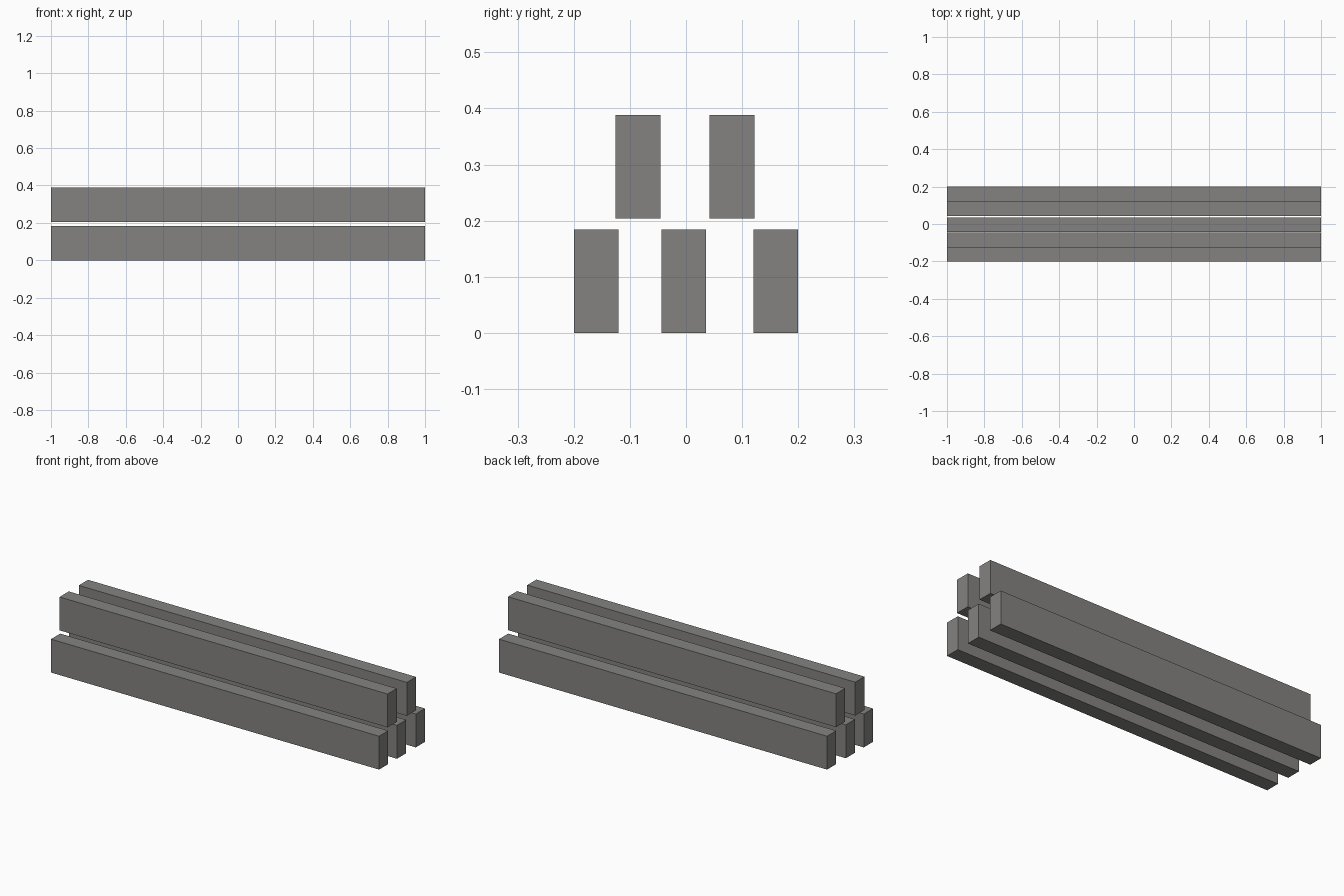
import bpy

if "Cube" in bpy.data.objects:
    bpy.data.objects.remove(bpy.data.objects["Cube"])

LENGTH, WIDTH, HEIGHT = 2.0, 0.08, 0.184

# Dark grey finish shared by all beams
dark_grey = bpy.data.materials.new("dark_grey")
dark_grey.diffuse_color = (0.13, 0.128, 0.122, 1)
dark_grey.use_nodes = True
dark_grey.node_tree.nodes["Principled BSDF"].inputs["Base Color"].default_value = dark_grey.diffuse_color
dark_grey.diffuse_color = (0.23, 0.226, 0.217, 1)
dark_grey.use_nodes = True
dark_grey.node_tree.nodes["Principled BSDF"].inputs["Base Color"].default_value = dark_grey.diffuse_color


def beam(name, y, z_bottom):
    bpy.ops.mesh.primitive_cube_add(size=1, location=(0, y, z_bottom + HEIGHT / 2))
    obj = bpy.context.object
    obj.name = name
    obj.scale = (LENGTH, WIDTH, HEIGHT)
    bpy.ops.object.transform_apply(location=False, rotation=False, scale=True)
    obj.data.materials.append(dark_grey)


# Lower row of three beams
for i, y in enumerate((-0.16, -0.004, 0.16)):
    beam(f"lower_beam_{i + 1}", y, 0.0)

# Upper row of two beams, floating just above the lower row
for i, y in enumerate((-0.0855, 0.082)):
    beam(f"upper_beam_{i + 1}", y, 0.204)
